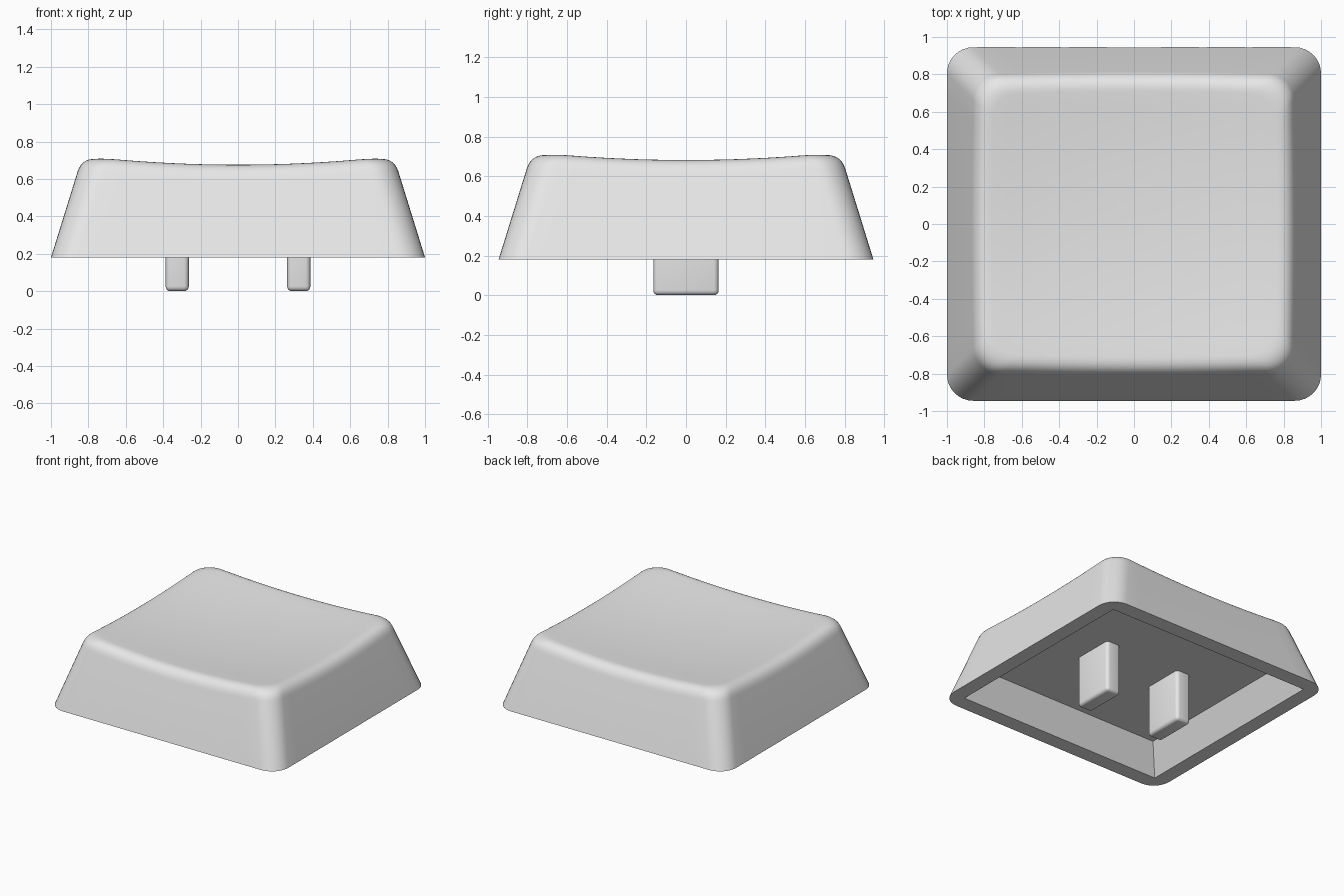
import bpy, bmesh, math
from mathutils import Vector

if "Cube" in bpy.data.objects:
    bpy.data.objects.remove(bpy.data.objects["Cube"])

BASE_Z, SLOPE, FILLET = 0.18, 0.31, 0.08
HALF_X, HALF_Y, RADIUS = 1.0, 0.945, 0.14

plastic = bpy.data.materials.new("light_grey_plastic")
plastic.diffuse_color = (0.8, 0.8, 0.8, 1)
plastic.use_nodes = True
plastic.node_tree.nodes["Principled BSDF"].inputs["Base Color"].default_value = plastic.diffuse_color


def finish(name, bm):
    bmesh.ops.recalc_face_normals(bm, faces=bm.faces)
    mesh = bpy.data.meshes.new(name)
    bm.to_mesh(mesh)
    bm.free()
    mesh.materials.append(plastic)
    obj = bpy.data.objects.new(name, mesh)
    bpy.context.collection.objects.link(obj)
    return obj


def smooth(obj):
    bpy.ops.object.select_all(action='DESELECT')
    obj.select_set(True)
    bpy.context.view_layer.objects.active = obj
    bpy.ops.object.shade_smooth_by_angle(angle=math.radians(35))


def outline(inset, arc=8, side=14):
    """Rounded rectangle with subdivided straight sides."""
    pts = []
    for q, (sx, sy) in enumerate([(1, 1), (-1, 1), (-1, -1), (1, -1)]):
        c = Vector((sx * (HALF_X - inset - RADIUS), sy * (HALF_Y - inset - RADIUS)))
        for i in range(arc + 1):
            a = math.pi / 2 * (q + i / arc)
            pts.append(c + RADIUS * Vector((math.cos(a), math.sin(a))))
    full = []
    for i, p in enumerate(pts):
        full.append(p)
        if i % (arc + 1) == arc:
            nxt = pts[(i + 1) % len(pts)]
            full += [p.lerp(nxt, k / side) for k in range(1, side)]
    return full


def dish(p):
    return 0.64 + 0.07 * (p.x ** 2 + p.y ** 2)


def on_dish(p):
    return Vector((p.x, p.y, dish(p)))


# Outer shell rings: base, rounded shoulder, dished top
lower, upper = outline(0), outline(SLOPE)
rings = [[Vector((p.x, p.y, BASE_Z)) for p in lower]]
shoulder = []
for a, b in zip(lower, upper):
    z = 0.7
    for _ in range(12):
        z = dish(a + (b - a) * (z - BASE_Z))

    def wall(h):
        p = a + (b - a) * (h - BASE_Z)
        return Vector((p.x, p.y, h))
    edge, start = wall(z), wall(z - FILLET)
    end = on_dish(edge.xy + (b - a) / SLOPE * FILLET)
    shoulder.append([start.lerp(edge, t).lerp(edge.lerp(end, t), t)
                     for t in [k / 8 for k in range(9)]])
rings += [list(r) for r in zip(*shoulder)]
rim = rings[-1]
rings += [[on_dish(p * f) for p in rim] for f in (0.88, 0.75, 0.6, 0.45, 0.3, 0.15)]

bm = bmesh.new()
loops = [[bm.verts.new(p) for p in r] for r in rings]
n = len(lower)
for r0, r1 in zip(loops, loops[1:]):
    for i in range(n):
        j = (i + 1) % n
        bm.faces.new((r0[i], r0[j], r1[j], r1[i]))
centre = bm.verts.new((0, 0, dish(Vector((0, 0)))))
for i in range(n):
    bm.faces.new((loops[-1][i], loops[-1][(i + 1) % n], centre))

# Tapered cavity underneath
def rect(hx, hy, z):
    return [bm.verts.new((sx * hx, sy * hy, z))
            for sx, sy in ((1, 1), (-1, 1), (-1, -1), (1, -1))]


mouth, ceiling = rect(0.885, 0.825, BASE_Z), rect(0.785, 0.725, 0.40)
for i in range(4):
    j = (i + 1) % 4
    bm.faces.new((mouth[i], mouth[j], ceiling[j], ceiling[i]))
bm.faces.new(ceiling)

# Flat bottom rim between wall and cavity
border = [bm.edges.get((v[i], v[(i + 1) % len(v)]))
          for v in (loops[0], mouth) for i in range(len(v))]
bmesh.ops.triangle_fill(bm, edges=border, use_beauty=True, normal=(0, 0, -1))
smooth(finish("cap_shell", bm))

# Two mounting prongs with rounded edges
for side, x in (("left", -0.325), ("right", 0.325)):
    bm = bmesh.new()
    bmesh.ops.create_cube(bm, size=1)
    for v in bm.verts:
        v.co = (x + v.co.x * 0.124, v.co.y * 0.33, 0.215 + v.co.z * 0.43)
    bmesh.ops.bevel(bm, geom=bm.edges[:], offset=0.025, segments=4,
                    profile=0.5, affect='EDGES')
    smooth(finish(side + "_prong", bm))
